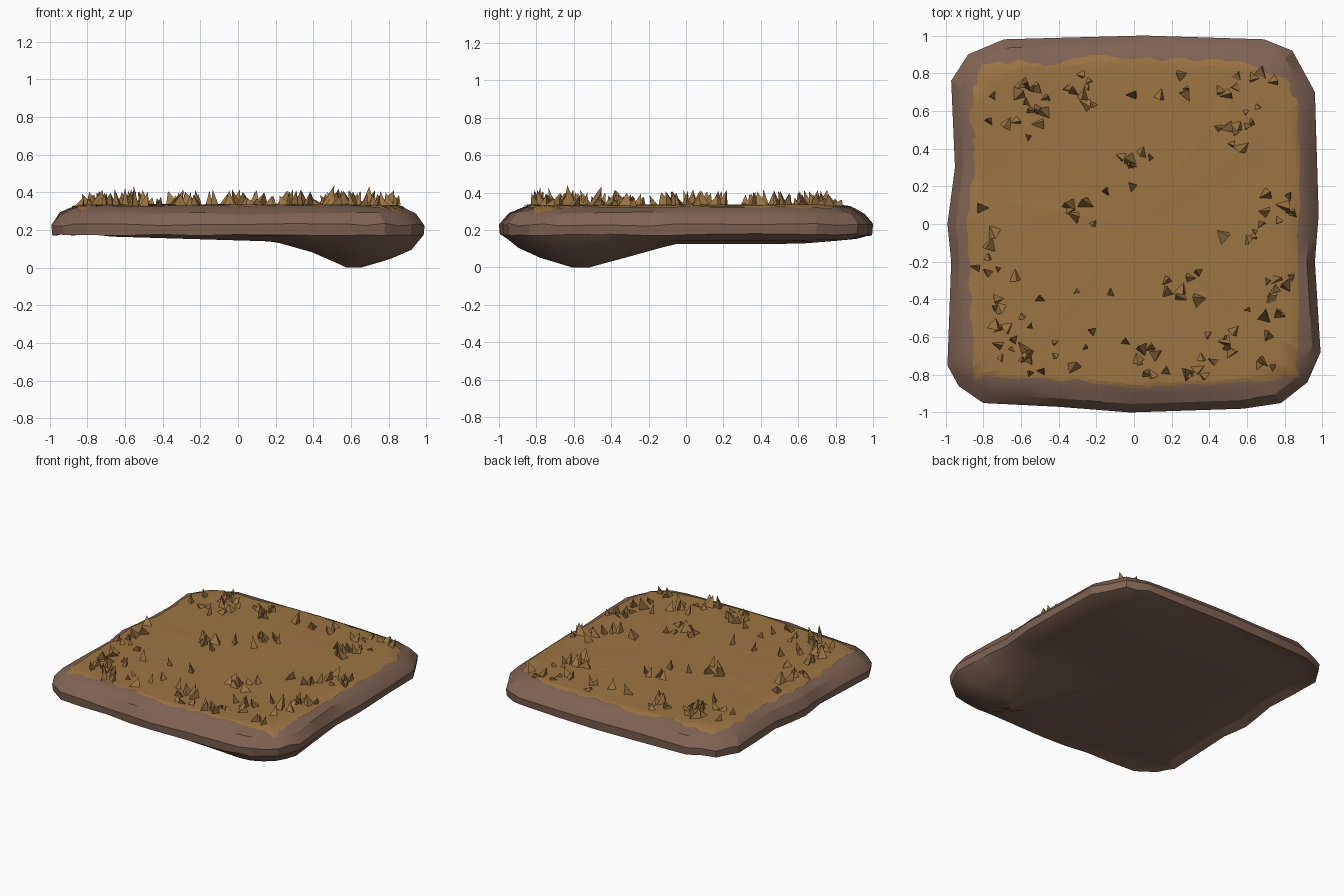
import bpy, bmesh, math, random
from mathutils import Vector
from mathutils.bvhtree import BVHTree

if "Cube" in bpy.data.objects:
    bpy.data.objects.remove(bpy.data.objects["Cube"])

random.seed(7)
R = random.uniform


def material(name, col):
    m = bpy.data.materials.new(name)
    m.diffuse_color = (*col, 1)
    m.use_nodes = True
    m.node_tree.nodes["Principled BSDF"].inputs["Base Color"].default_value = m.diffuse_color
    return m


def finish(bm, name, mat):
    bmesh.ops.recalc_face_normals(bm, faces=bm.faces)
    me = bpy.data.meshes.new(name)
    bm.to_mesh(me)
    ob = bpy.data.objects.new(name, me)
    bpy.context.collection.objects.link(ob)
    me.materials.append(mat)
    return ob


def bridge(bm, a, b):
    n = len(a)
    for i in range(n):
        bm.faces.new((a[i], a[(i + 1) % n], b[(i + 1) % n], b[i]))


def fan(bm, ring, co):
    c = bm.verts.new(co)
    for i in range(len(ring)):
        bm.faces.new((ring[i], ring[(i + 1) % len(ring)], c))


def subdivide(pts, k):
    n = len(pts)
    return [Vector(pts[i]).lerp(Vector(pts[(i + 1) % n]), j / k)
            for i in range(n) for j in range(k)]


brown = material("brown earth", (0.215, 0.125, 0.088))
tan = material("dry grass", (0.335, 0.178, 0.056))

# Earth slab: irregular rounded square, stacked rings, lump under one corner
outline = [(-0.8, -0.95), (-0.4, -0.97), (-0.02, -1), (0.58, -0.98), (0.78, -0.95),
           (0.92, -0.84), (0.99, -0.68), (0.96, -0.2), (0.98, 0.05), (0.96, 0.7),
           (0.84, 0.92), (0.69, 0.98), (0.05, 1.0), (-0.69, 0.98), (-0.88, 0.9),
           (-0.97, 0.76), (-0.95, 0.3), (-0.99, 0), (-0.97, -0.2), (-0.99, -0.75),
           (-0.93, -0.86)]
edge = subdivide(outline, 2)


def underside(x, y, s):
    z = 0.145 - 0.03 * x + 0.035 * max(0, (s - 0.7) / 0.3)
    dx, dy = x - 0.63, y + 0.6
    d = math.hypot(dx / (0.34 if dx < 0 else 0.4), dy / (0.5 if dy > 0 else 0.4))
    lump = max(0, min(1, 1.08 - d))
    return max(0, z - lump * 0.14)


bm = bmesh.new()
rings = []
for s in (0.25, 0.5, 0.68, 0.82, 0.93):
    rings.append([bm.verts.new((p.x * s, p.y * s, underside(p.x * s, p.y * s, s))) for p in edge])
for s, z, j in ((0.995, 0.175, 0.006), (1.0, 0.228, 0.008), (0.955, 0.288, 0.008),
                (0.9, 0.315, 0.005), (0.85, 0.328, 0.003), (0.5, 0.33, 0.002)):
    rings.append([bm.verts.new((p.x * s, p.y * s, z + R(-j, j))) for p in edge])
for a, b in zip(rings, rings[1:]):
    bridge(bm, a, b)
fan(bm, rings[0], (0, 0, 0.145))
fan(bm, rings[-1], (0, 0, 0.33))
bmesh.ops.triangulate(bm, faces=bm.faces)
low = min(bm.verts, key=lambda v: v.co.z)
low.co.z = 0
slab_tree = BVHTree.FromBMesh(bm)
slab = finish(bm, "earth_slab", brown)
bpy.context.view_layer.objects.active = slab
slab.select_set(True)
bpy.ops.object.shade_smooth_by_angle(angle=math.radians(25))


def ground(x, y):
    hit = slab_tree.ray_cast(Vector((x, y, 2)), Vector((0, 0, -1)))[0]
    return hit.z if hit else 0.3


# Grass cover: thin skin with a ragged border draped over the slab
border = subdivide([(-0.84, -0.82), (-0.3, -0.83), (0.0, -0.87), (0.4, -0.85), (0.87, -0.81),
                    (0.87, 0.0), (0.87, 0.6), (0.82, 0.78), (0.5, 0.87), (0.15, 0.87),
                    (-0.3, 0.89), (-0.45, 0.84), (-0.6, 0.87), (-0.83, 0.83), (-0.87, 0.6),
                    (-0.84, 0.4), (-0.88, 0.1), (-0.87, -0.4)], 6)
border = [p * (1 + R(-0.015, 0.015)) for p in border]
bm = bmesh.new()
prev = None
for s in (1, 0.98, 0.96, 0.93, 0.89, 0.8, 0.6, 0.35):
    ring = [bm.verts.new((p.x * s, p.y * s, ground(p.x * s, p.y * s) + 0.006)) for p in border]
    if prev:
        bridge(bm, prev, ring)
    prev = ring
fan(bm, prev, (0, 0, 0.336))
grass = finish(bm, "grass_cover", tan)
if sum(p.normal.z for p in grass.data.polygons) < 0:
    grass.data.flip_normals()

# Grass tufts: small leaning three-sided spikes, in clusters and strewn about
clusters = [(-0.57, 0.7), (-0.5, 0.6), (0.62, 0.68), (0.5, 0.48), (-0.72, -0.6),
            (-0.62, -0.72), (0.1, -0.7), (0.3, -0.76), (0.3, -0.3), (-0.25, 0.1),
            (0.0, 0.36), (0.5, -0.6), (0.78, -0.3), (-0.8, -0.25), (-0.3, 0.7), (0.75, 0.05)]
spots = [(x + random.gauss(0, 0.07), y + random.gauss(0, 0.06))
         for x, y in clusters for _ in range(6)]
while len(spots) < 150:
    x, y = R(-0.83, 0.83), R(-0.8, 0.8)
    if random.random() < max(abs(x), abs(y)) ** 2:
        spots.append((x, y))
bm = bmesh.new()
for x, y in spots:
    x, y = max(-0.84, min(0.84, x)), max(-0.8, min(0.8, y))
    w, h, a = R(0.02, 0.05), R(0.03, 0.09), R(0, 6.28)
    if random.random() < 0.08:
        h += 0.025
    z = ground(x, y)
    base = []
    for k in range(3):
        t = a + k * math.tau / 3 + R(-0.4, 0.4)
        base.append(bm.verts.new((x + w * math.cos(t), y + 0.9 * w * math.sin(t), z)))
    lean = R(0, 6.28)
    fan(bm, base, (x + 0.8 * w * math.cos(lean), y + 0.8 * w * math.sin(lean), z + h))
    bm.faces.new(base[::-1])
finish(bm, "grass_tufts", tan)
